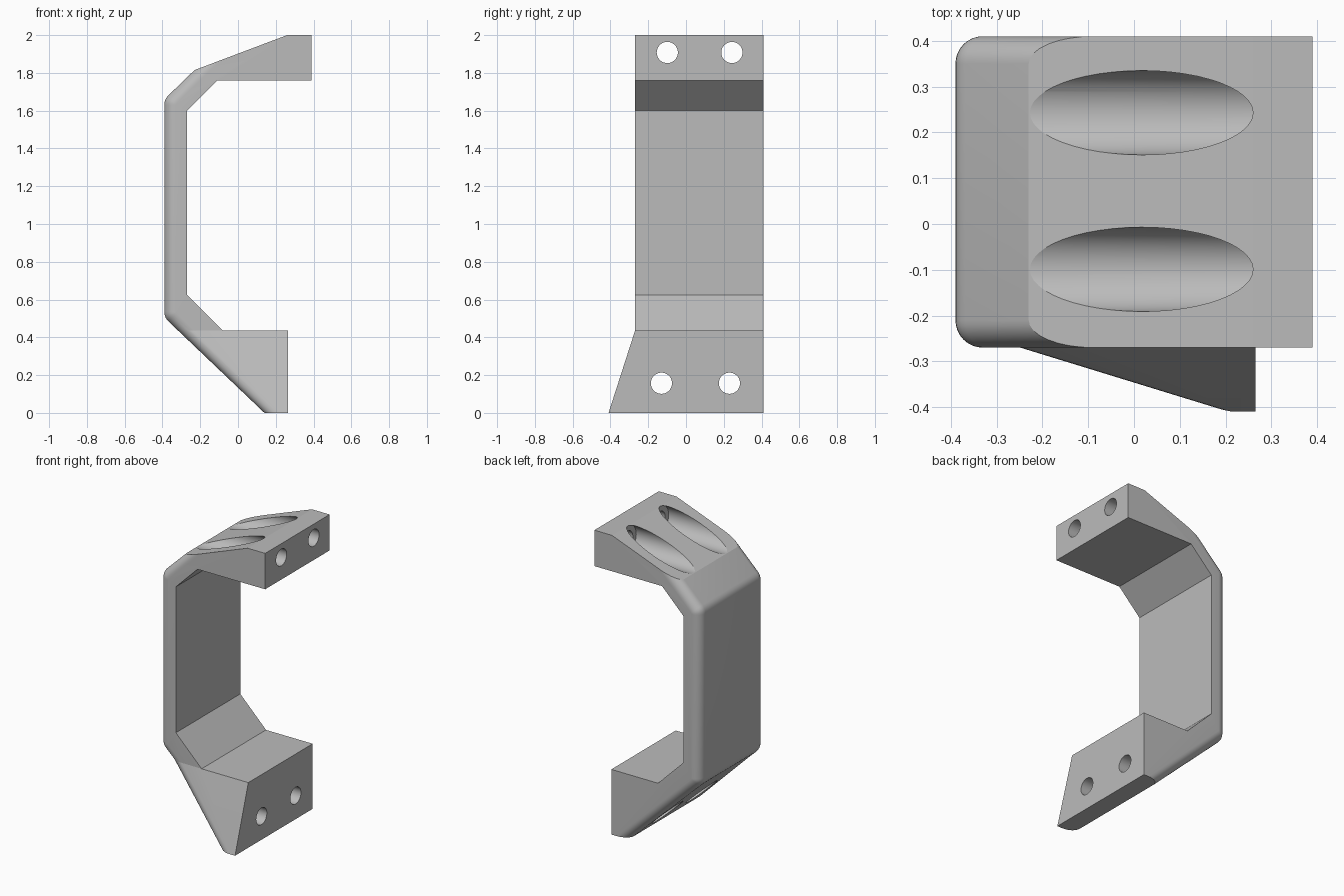
import bpy, bmesh
from math import pi, radians
from mathutils import Vector, Matrix

if "Cube" in bpy.data.objects:
    bpy.data.objects.remove(bpy.data.objects["Cube"])

FRONT, BACK = -0.27, 0.41
FLARE_Z, FLARE = 0.435, 0.14

grey = bpy.data.materials.new("plain grey")
grey.use_nodes = True
grey.diffuse_color = (0.5, 0.5, 0.5, 1)
grey.node_tree.nodes["Principled BSDF"].inputs["Base Color"].default_value = (0.5, 0.5, 0.5, 1)


def soften(prev, corner, nxt, length=0.03, steps=4):
    """Points of a rounded profile corner."""
    p, c, n = Vector(prev), Vector(corner), Vector(nxt)
    a, b = c + (p - c).normalized() * length, c + (n - c).normalized() * length
    return [(a * (1 - t) ** 2 + c * 2 * t * (1 - t) + b * t * t)[:]
            for t in (i / steps for i in range(steps + 1))]


# Handle profile in the xz plane, with the two outer corners rounded
ridge, high, low, foot = (-0.23, 1.815), (-0.39, 1.66), (-0.39, 0.505), (0.14, 0)
profile = [(0.39, 2), (0.26, 2), ridge,
           *soften(ridge, high, low), *soften(high, low, foot), foot,
           (0.265, 0), (0.265, 0.435), (-0.08, 0.435), (-0.27, 0.625),
           (-0.27, 1.6), (-0.11, 1.76), (0.39, 1.76)]

bm = bmesh.new()
side = bm.faces.new([bm.verts.new((x, FRONT, z)) for x, z in profile])
grown = bmesh.ops.extrude_face_region(bm, geom=[side])["geom"]
bmesh.ops.translate(bm, vec=(0, BACK - FRONT, 0),
                    verts=[g for g in grown if isinstance(g, bmesh.types.BMVert)])

# Flared front of the lower flange
bmesh.ops.bisect_plane(bm, geom=bm.verts[:] + bm.edges[:] + bm.faces[:],
                       plane_co=(0, 0, FLARE_Z), plane_no=(0, 0, 1), dist=1e-5)
for v in bm.verts:
    if v.co.y < 0 and v.co.z < FLARE_Z:
        v.co.y -= FLARE * (1 - v.co.z / FLARE_Z)
bmesh.ops.recalc_face_normals(bm, faces=bm.faces[:])
bm.normal_update()


# Rounded long edges around the outside of the grip
def is_outer_edge(e):
    normals = [f.normal for f in e.link_faces]
    return any(abs(n.y) > 0.8 for n in normals) and any(n.x < -0.6 for n in normals)


bmesh.ops.bevel(bm, geom=[e for e in bm.edges if is_outer_edge(e)], offset=0.06,
                offset_type='OFFSET', segments=8, profile=0.5,
                affect='EDGES', clamp_overlap=False)
bmesh.ops.remove_doubles(bm, verts=bm.verts[:], dist=1e-4)
bmesh.ops.recalc_face_normals(bm, faces=bm.faces[:])
mesh = bpy.data.meshes.new("pull_handle")
bm.to_mesh(mesh)
bm.free()
mesh.materials.append(grey)
handle = bpy.data.objects.new("pull_handle", mesh)
bpy.context.collection.objects.link(handle)
bpy.context.view_layer.objects.active = handle
handle.select_set(True)


def bore(x0, x1, y, z, radius):
    """Cut a round hole along x."""
    cut = bmesh.new()
    bmesh.ops.create_cone(cut, cap_ends=True, segments=48, radius1=radius, radius2=radius,
                          depth=x1 - x0, matrix=Matrix.Translation(((x0 + x1) / 2, y, z))
                          @ Matrix.Rotation(pi / 2, 4, 'Y'))
    data = bpy.data.meshes.new("bore_cutter")
    cut.to_mesh(data)
    cut.free()
    data.materials.append(grey)
    cutter = bpy.data.objects.new("bore_cutter", data)
    cutter.hide_render = True
    bpy.context.collection.objects.link(cutter)
    mod = handle.modifiers.new("bore", 'BOOLEAN')
    mod.operation, mod.solver, mod.object = 'DIFFERENCE', 'EXACT', cutter
    bpy.ops.object.modifier_apply(modifier=mod.name)
    bpy.data.objects.remove(cutter)


# Screw holes with wide recesses for the heads
for y, z, seat in ((-0.099, 1.908, 0.262), (0.243, 1.908, 0.262),
                   (-0.13, 0.157, 0.138), (0.23, 0.157, 0.138)):
    bore(-0.6, seat, y, z, 0.092)
    bore(seat - 0.05, 0.6, y, z, 0.056)

bpy.ops.object.shade_smooth_by_angle(angle=radians(16))
